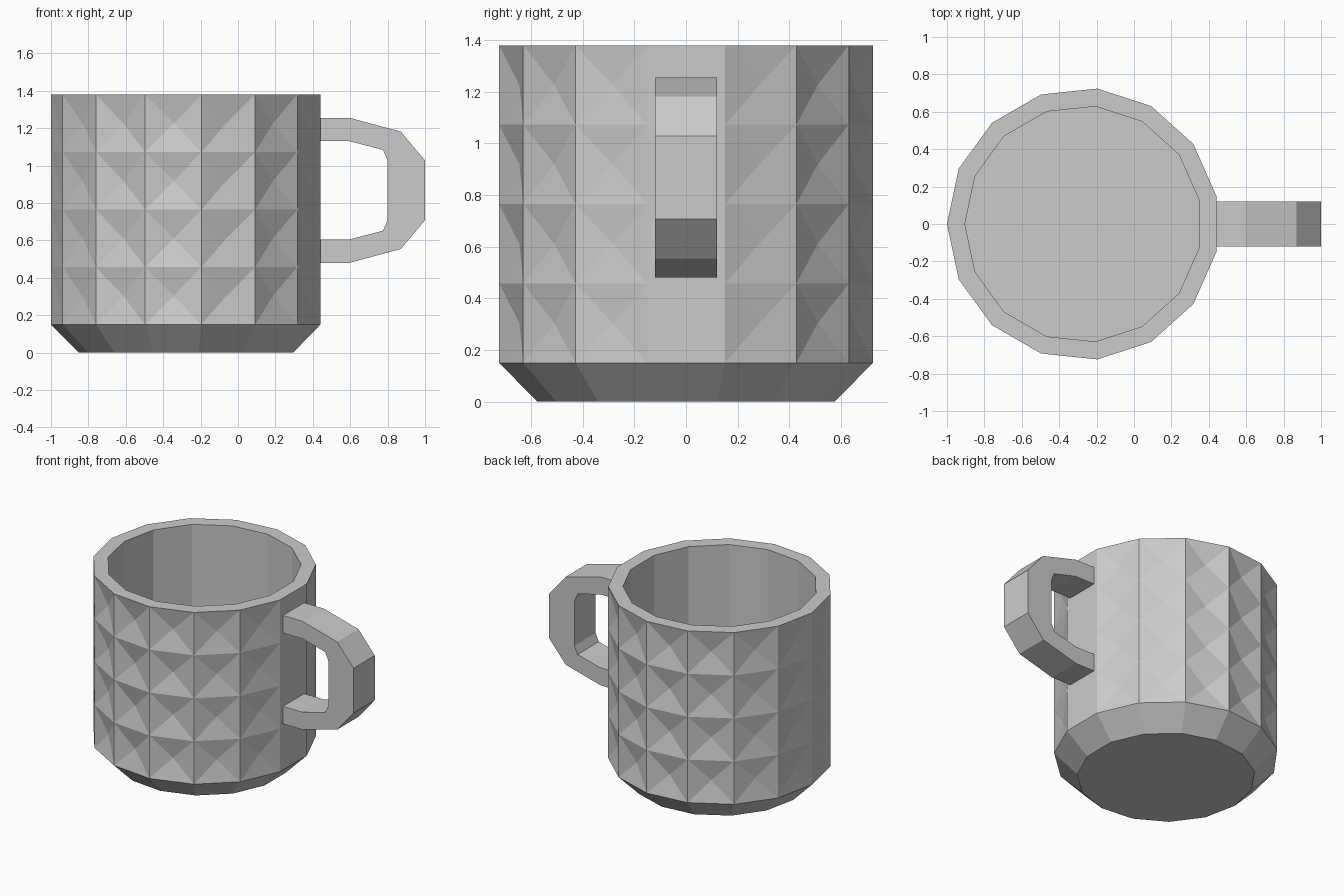
import bpy, bmesh, math

if "Cube" in bpy.data.objects:
    bpy.data.objects.remove(bpy.data.objects["Cube"])

SIDES = 15
CX = -0.272          # mug axis
ROWS = 4
DEPTH = 0.035        # how far the facets are pressed in


def finish(name, bm):
    bmesh.ops.recalc_face_normals(bm, faces=bm.faces)
    mesh = bpy.data.meshes.new(name)
    bm.to_mesh(mesh)
    bm.free()
    obj = bpy.data.objects.new(name, mesh)
    bpy.context.collection.objects.link(obj)
    return obj


def ring(bm, r, z):
    step = 2 * math.pi / SIDES
    return [bm.verts.new((CX + r * math.cos((i + 0.5) * step),
                          r * math.sin((i + 0.5) * step), z)) for i in range(SIDES)]


def bridge(bm, a, b):
    return [bm.faces.new((a[i], a[(i + 1) % SIDES], b[(i + 1) % SIDES], b[i]))
            for i in range(SIDES)]


# Mug body: chamfered base, faceted wall, flat rim, straight inside
bm = bmesh.new()
base = ring(bm, 0.579, 0)
bm.faces.new(base)
wall = [ring(bm, 0.728, 0.15 + 1.23 * k / ROWS) for k in range(ROWS + 1)]
bridge(bm, base, wall[0])
cells = []
for lower, upper in zip(wall, wall[1:]):
    cells += bridge(bm, lower, upper)
rim = ring(bm, 0.632, 1.38)
floor = ring(bm, 0.632, 0.12)
bridge(bm, wall[-1], rim)
bridge(bm, rim, floor)
bm.faces.new(floor)

# Pressed-in pyramids, strongest on the front and back, fading to the sides
for v in bmesh.ops.poke(bm, faces=cells)["verts"]:
    a = math.atan2(v.co.y, v.co.x - CX)
    d = DEPTH * abs(math.sin(a))
    v.co.x -= d * math.cos(a)
    v.co.y -= d * math.sin(a)
finish("mug_body", bm)

# Handle: half profile mirrored about its mid height, then swept across y
MID, HALF_W = 0.868, 0.12
outer = [(0.42, 0.388), (0.595, 0.388), (0.87, 0.314), (1.0, 0.16)]
inner = [(0.42, 0.263), (0.595, 0.263), (0.775, 0.216), (0.8, 0.16)]


def full(half):
    return [(x, MID + h) for x, h in half] + [(x, MID - h) for x, h in reversed(half)]


bm = bmesh.new()
sections = []
for (xo, zo), (xi, zi) in zip(full(outer), full(inner)):
    sections.append([bm.verts.new(p) for p in (
        (xo, -HALF_W, zo), (xo, HALF_W, zo), (xi, HALF_W, zi), (xi, -HALF_W, zi))])
for a, b in zip(sections, sections[1:]):
    for i in range(4):
        j = (i + 1) % 4
        bm.faces.new((a[i], a[j], b[j], b[i]))
bm.faces.new(sections[0])
bm.faces.new(sections[-1])
finish("handle", bm)
